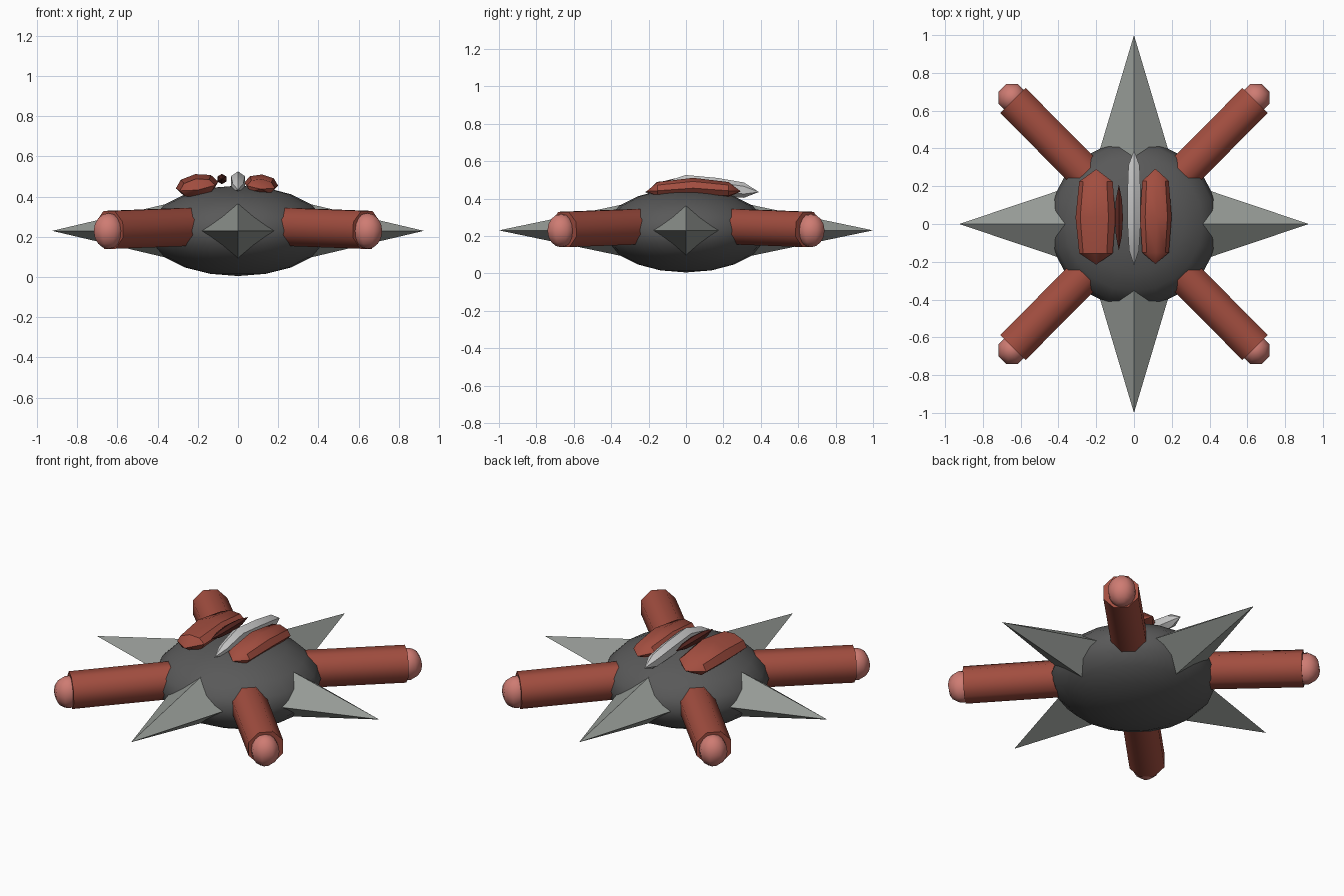
import bpy, bmesh, math
from mathutils import Vector, Matrix

if "Cube" in bpy.data.objects:
    bpy.data.objects.remove(bpy.data.objects["Cube"])


def material(name, rgb):
    m = bpy.data.materials.new(name)
    m.diffuse_color = (*rgb, 1)
    m.use_nodes = True
    m.node_tree.nodes["Principled BSDF"].inputs["Base Color"].default_value = m.diffuse_color
    return m


DARK = material("dark_grey", (0.10, 0.10, 0.10))
STEEL = material("spike_grey", (0.30, 0.32, 0.30))
RED = material("red", (0.36, 0.075, 0.05))
DEEP = material("deep_red", (0.10, 0.02, 0.015))
PINK = material("pink", (0.62, 0.20, 0.17))
PALE = material("pale_grey", (0.55, 0.55, 0.54))


def finish(name, bm, mat, smooth=None):
    bmesh.ops.recalc_face_normals(bm, faces=bm.faces)
    me = bpy.data.meshes.new(name)
    bm.to_mesh(me)
    bm.free()
    me.materials.append(mat)
    ob = bpy.data.objects.new(name, me)
    bpy.context.collection.objects.link(ob)
    if smooth:
        bpy.ops.object.select_all(action='DESELECT')
        ob.select_set(True)
        bpy.context.view_layer.objects.active = ob
        bpy.ops.object.shade_smooth_by_angle(angle=math.radians(smooth))
    return ob


def ball(name, loc, size, seg, rings, mat, turn=0):
    bm = bmesh.new()
    mtx = Matrix.Translation(loc) @ Matrix.Diagonal((*size, 1)) @ Matrix.Rotation(turn, 4, 'Z')
    bmesh.ops.create_uvsphere(bm, u_segments=seg, v_segments=rings, radius=1, matrix=mtx)
    return finish(name, bm, mat, 60)


def rod(name, a, b, r1, r2, sides, mat, turn=0, squash=(1, 1), smooth=None):
    """Cone or cylinder from a to b; its local y stays upright."""
    a, b = Vector(a), Vector(b)
    d = (b - a).normalized()
    side = d.cross(Vector((0, 0, 1))).normalized()
    up = side.cross(d)
    rot = Matrix((side, up, -d)).transposed()
    if rot.determinant() < 0:
        rot = Matrix((-side, up, d)).transposed()
    rot = rot.to_4x4()
    bm = bmesh.new()
    mtx = (Matrix.Translation((a + b) / 2) @ rot
           @ Matrix.Diagonal((squash[0], squash[1], 1, 1)) @ Matrix.Rotation(turn, 4, 'Z'))
    bmesh.ops.create_cone(bm, cap_ends=True, segments=sides, radius1=r1, radius2=r2,
                          depth=(b - a).length, matrix=mtx)
    return finish(name, bm, mat, smooth)


def pod(name, stations, rx, rz, sides, loc, roll, mat, turn=0.0):
    """Faceted pod along y; stations are (y, scale, rise), pointed at both ends."""
    bm = bmesh.new()
    rot = Matrix.Rotation(roll, 3, 'Y')
    loops = []
    for y, s, dz in stations:
        angles = [turn + math.tau * i / sides for i in range(sides)]
        pts = [Vector((rx * s * math.cos(t), y, dz + rz * s * math.sin(t))) for t in angles]
        if s == 0:
            pts = pts[:1]
        loops.append([bm.verts.new(Vector(loc) + rot @ p) for p in pts])
    for p, q in zip(loops, loops[1:]):
        for i in range(sides):
            j = (i + 1) % sides
            quad = [p[i % len(p)], p[j % len(p)], q[j % len(q)], q[i % len(q)]]
            bm.faces.new(list(dict.fromkeys(quad)))
    return finish(name, bm, mat, 35)


# Flattened round body
ball("body", (0, 0, 0.23), (0.45, 0.44, 0.225), 20, 10, DARK)

# Four-sided spikes on the main axes
for i, (dx, dy, reach, wide) in enumerate([(1, 0, 0.925, 0.20), (-1, 0, 0.925, 0.20),
                                           (0, 1, 1.0, 0.20), (0, -1, 1.0, 0.20)]):
    base, tip = 0.33, reach
    a = (dx * base, dy * base, 0.23)
    b = (dx * tip, dy * tip, 0.23)
    # local axis runs either way, so choose which end is the point
    ob = rod(f"spike_{i + 1}", a, b, 1, 1, 4, STEEL, squash=(wide, 0.14))
    for v in ob.data.vertices:
        if v.co.x * dx + v.co.y * dy > (base + tip) / 2:
            v.co = b
    bm = bmesh.new()
    bm.from_mesh(ob.data)
    bmesh.ops.remove_doubles(bm, verts=bm.verts, dist=0.0001)
    bm.to_mesh(ob.data)
    bm.free()

# Diagonal arms with rounded tips
for i, (sx, sy) in enumerate([(1, 1), (-1, 1), (-1, -1), (1, -1)]):
    rod(f"arm_{i + 1}", (sx * 0.24, sy * 0.25, 0.25), (sx * 0.64, sy * 0.653, 0.235),
        0.102, 0.102, 8, RED, math.pi / 8, smooth=50)
    ball(f"arm_tip_{i + 1}", (sx * 0.645, sy * 0.668, 0.229), (0.079, 0.079, 0.089),
         8, 8, PINK, math.pi / 8)

# Faceted pods lying on top
blunt = [(-0.25, 0, -0.02), (-0.19, 0.84, -0.01), (0, 1, 0.005), (0.19, 0.84, -0.01), (0.255, 0, -0.02)]
pod("left_pad", blunt, 0.107, 0.055, 8, (-0.203, 0.035, 0.453), math.radians(-9), RED)
pod("right_pad", blunt, 0.084, 0.048, 8, (0.115, 0.038, 0.458), math.radians(5), RED)

# Thin crest in the middle and a small sliver beside it
crest = [(-0.22, 0, 0.435), (-0.14, 0.75, 0.445), (0, 1, 0.478), (0.17, 1, 0.462),
         (0.31, 0.85, 0.445), (0.39, 0, 0.435)]
pod("crest", crest, 0.04, 0.048, 6, (0, 0, 0), 0, PALE, math.pi / 6)
sliver = [(-0.14, 0, 0), (-0.06, 0.75, 0), (0.035, 1, 0), (0.13, 0.75, 0), (0.21, 0, 0)]
pod("sliver", sliver, 0.025, 0.026, 6, (-0.08, 0, 0.488), 0, DEEP, math.pi / 6)
